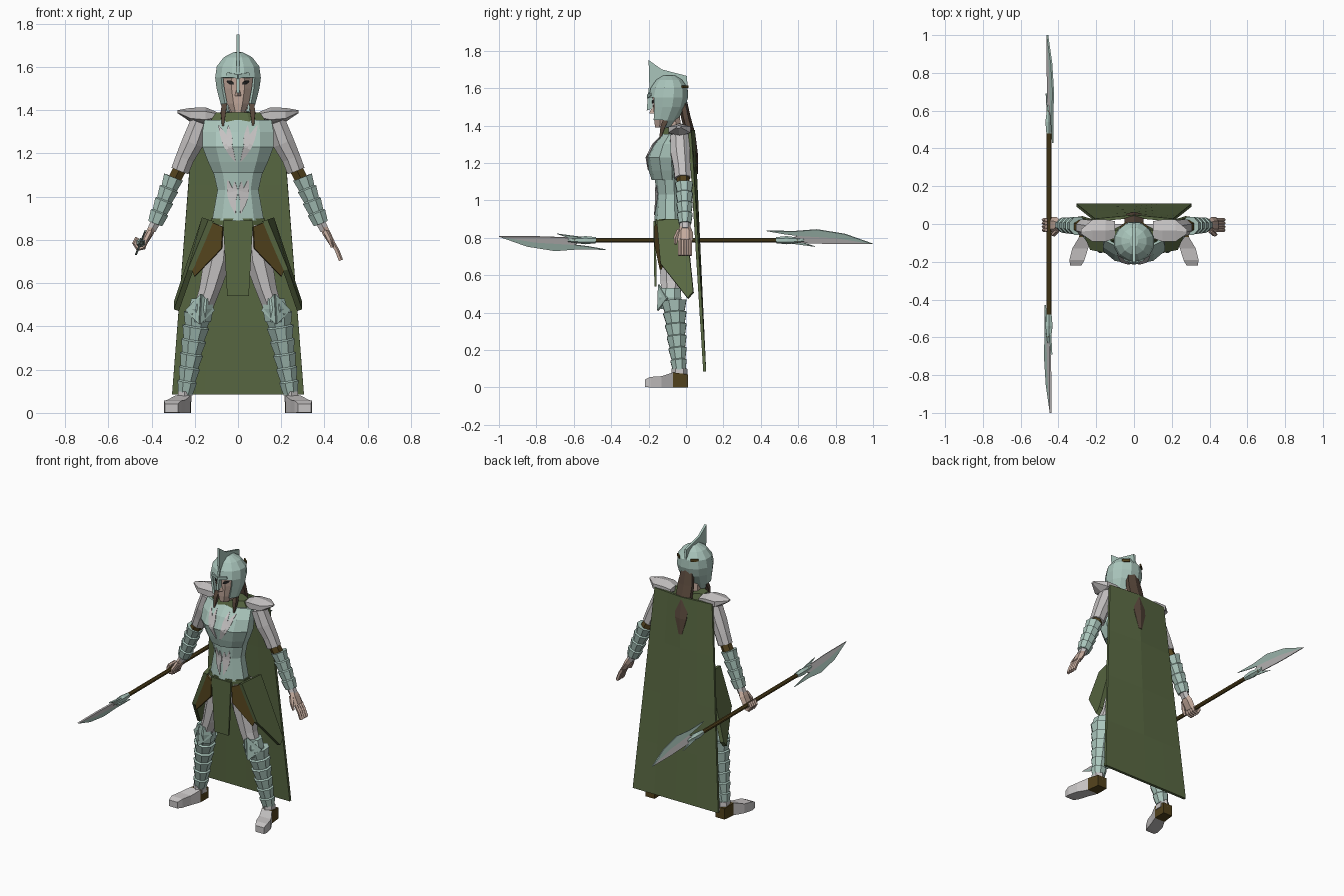
import bpy, bmesh, math
from mathutils import Vector
from mathutils.bvhtree import BVHTree

if "Cube" in bpy.data.objects:
    bpy.data.objects.remove(bpy.data.objects["Cube"])

X, Y, Z = Vector((1, 0, 0)), Vector((0, 1, 0)), Vector((0, 0, 1))


def colour(name, red, green, blue):
    mat = bpy.data.materials.new(name)
    mat.use_nodes = True
    mat.diffuse_color = (red, green, blue, 1)
    mat.node_tree.nodes["Principled BSDF"].inputs["Base Color"].default_value = (red, green, blue, 1)
    return mat


teal = colour("pale teal steel", .40, .56, .50)
silver = colour("light grey steel", .56, .54, .54)
green = colour("moss green cloth", .10, .14, .055)
brown = colour("dark brown leather", .085, .055, .012)
skin = colour("skin", .56, .41, .34)
hair = colour("brown hair", .10, .065, .045)
black = colour("dark eye", .02, .02, .02)


def finish(name, bm, mat, mirror=False, thickness=0):
    """Turn a bmesh into an object, optionally thickened and mirrored."""
    bmesh.ops.recalc_face_normals(bm, faces=bm.faces)
    mesh = bpy.data.meshes.new(name)
    bm.to_mesh(mesh)
    bm.free()
    mesh.materials.append(mat)
    obj = bpy.data.objects.new(name, mesh)
    bpy.context.collection.objects.link(obj)
    if thickness:
        solid = obj.modifiers.new("thickness", "SOLIDIFY")
        solid.thickness, solid.offset = thickness, 0
    if mirror:
        obj.modifiers.new("mirror", "MIRROR")
    return obj


def loft(name, rings, mat, sides=8, axis=None, up=Y, mirror=False, hole=None, thickness=0):
    """Skin rings given as (x, y, z, half width, half depth)."""
    bm = bmesh.new()
    centres = [Vector(r[:3]) for r in rings]
    loops = []
    for i, ring in enumerate(rings):
        along = axis or (centres[min(i + 1, len(rings) - 1)] - centres[max(i - 1, 0)]).normalized()
        across = up.cross(along).normalized()
        deep = along.cross(across)
        grow = 1 / math.cos(math.pi / sides)
        loop = []
        for k in range(sides):
            a = (k + .5) * math.tau / sides
            offset = across * math.cos(a) * ring[3] + deep * math.sin(a) * ring[4]
            loop.append(bm.verts.new(centres[i] + offset * grow))
        loops.append(loop)
    for low, high in zip(loops, loops[1:]):
        for k in range(sides):
            n = (k + 1) % sides
            bm.faces.new((low[k], low[n], high[n], high[k]))
    bm.faces.new(loops[-1])
    if hole:
        gone = [f for f in bm.faces if hole(f.calc_center_median())]
        bmesh.ops.delete(bm, geom=gone, context="FACES")
    else:
        bm.faces.new(loops[0][::-1])
    return finish(name, bm, mat, mirror, thickness)


def banded(name, start, end, mat, count):
    """Overlapping armour bands along a limb."""
    a, b = Vector(start), Vector(end)
    rings = []
    for i in range(count):
        for t, swell in ((i / count, 1.08), ((i + .9) / count, .9)):
            p = a.lerp(b, t) if len(a) == 5 else a
            rings.append((*p[:3], p[3] * swell, p[4] * swell))
    return loft(name, rings, mat, mirror=True)


def plate(name, points, mat, thickness=.01, mirror=False):
    bm = bmesh.new()
    bm.faces.new([bm.verts.new(p) for p in points])
    return finish(name, bm, mat, mirror, thickness)


def sheet(name, rows, mat, thickness=0, mirror=False):
    bm = bmesh.new()
    grid = [[bm.verts.new(p) for p in row] for row in rows]
    for a, b in zip(grid, grid[1:]):
        for k in range(len(a) - 1):
            bm.faces.new((a[k], a[k + 1], b[k + 1], b[k]))
    return finish(name, bm, mat, mirror, thickness)


def leaf(name, target, start, end, width, mat):
    """Leaf-shaped inlay laid on the front of another part."""
    mesh = target.data
    tree = BVHTree.FromPolygons([v.co for v in mesh.vertices], [p.vertices[:] for p in mesh.polygons])
    a, b = Vector((start[0], 0, start[1])), Vector((end[0], 0, end[1]))
    side = (b - a).cross(Y).normalized()
    rows = []
    for i in range(9):
        mid = a.lerp(b, i / 8)
        half = width * math.sin(math.pi * i / 8) + .001
        row = []
        for k in (-1, 0, 1):
            p = mid + side * half * k
            hit = tree.ray_cast(p - Y, Y)[0]
            row.append((hit or p - Y * .15) - Y * .005)
        rows.append(row)
    sheet(name, rows, mat, .003, True)


# Torso
waist = loft("waist_armour", [(0, -.085, .89, .12, .08), (0, -.085, 1.03, .095, .07),
                              (0, -.09, 1.14, .12, .075)], teal, 10, Z)
chest = loft("chest_armour", [(0, -.1, 1.11, .115, .08), (0, -.105, 1.16, .138, .09), (0, -.11, 1.23, .165, .1),
                              (0, -.095, 1.3, .165, .08), (0, -.07, 1.355, .155, .055)], teal, 10, Z)
leaf("chest_outer_feather", chest, (.012, 1.16), (.09, 1.33), .017, silver)
leaf("chest_inner_feather", chest, (.035, 1.2), (.045, 1.33), .013, silver)
leaf("belly_feather", waist, (.012, .92), (.048, 1.08), .016, silver)
leaf("belly_inner_feather", waist, (.012, .98), (.016, 1.07), .011, silver)
loft("collar", [(0, -.065, 1.345, .13, .065), (0, -.06, 1.39, .1, .055)], green, 8, Z)
loft("neck", [(0, -.065, 1.36, .045, .04), (0, -.08, 1.48, .045, .045)], skin, 8, Z)
loft("belt", [(0, -.085, .84, .13, .077), (0, -.085, .9, .125, .079)], green, 8, Z)
loft("pelvis", [(0, -.075, .72, .05, .06), (0, -.08, .86, .125, .07)], silver, 8, Z)

# Cloth
plate("tabard", [(-.07, -.168, .89), (.07, -.168, .89), (.05, -.163, .54), (-.05, -.163, .54)], green, .012)
plate("hip_flap", [(.125, -.155, .89), (.155, 0, .9), (.285, .04, .51), (.285, .01, .475),
                   (.22, -.135, .66)], green, .025, True)
plate("hip_lining", [(.13, -.14, .885), (.07, -.163, .86), (.075, -.163, .76), (.2, -.135, .63),
                     (.215, -.125, .67)], brown, .012, True)
columns = (-1, -.5, 0, .5, 1)
sheet("cape", [[(c * (.205 + .1 * t), .02 + .08 * t + .02 * (1 - abs(c)) * (1 - t), 1.375 - 1.29 * t)
                for c in columns] for t in (0, .25, .5, .75, 1)], green, .016)

# Head and helmet
head = loft("face", [(0, -.125, 1.39, .03, .04), (0, -.115, 1.43, .05, .055), (0, -.1, 1.5, .072, .074),
                     (0, -.1, 1.57, .075, .08)], skin, 8, Z)
leaf("eye", head, (.018, 1.52), (.052, 1.535), .007, black)
plate("nose", [(0, -.175, 1.51), (.013, -.17, 1.465), (0, -.195, 1.465)], skin, .006, True)


def face_opening(c):
    return c.z < 1.4 or (c.y < -.115 and abs(c.x) < .066 and c.z < 1.545)


loft("helmet", [(0, -.125, 1.39, .055, .045), (0, -.12, 1.43, .075, .068), (0, -.1, 1.5, .093, .09),
                (0, -.095, 1.55, .1, .1), (0, -.09, 1.6, .093, .093), (0, -.09, 1.64, .062, .065),
                (0, -.09, 1.662, .02, .03)], teal, 12, Z, hole=face_opening, thickness=.012)
plate("helmet_crest", [(0, -.2, 1.75), (0, -.13, 1.7), (0, .005, 1.665), (0, .01, 1.58), (0, -.1, 1.63),
                       (0, -.195, 1.58)], teal, .014)
plate("nose_guard", [(0, -.2, 1.6), (0, -.21, 1.48), (0, -.18, 1.49), (0, -.18, 1.6)], teal, .014)
plate("brow_guard", [(0, -.205, 1.545), (.055, -.185, 1.56), (.05, -.19, 1.575), (0, -.205, 1.565)],
      teal, .008, True)
plate("temple_slot", [(.075, -.02, 1.6), (.04, .01, 1.6), (.04, .01, 1.615), (.075, -.02, 1.615)],
      brown, .008, True)
loft("ponytail", [(0, -.02, 1.54, .035, .02), (0, 0, 1.44, .05, .022), (0, .025, 1.35, .05, .022),
                  (0, .046, 1.24, .04, .016), (0, .055, 1.14, .012, .007)], hair, 6)
loft("side_lock", [(.06, -.1, 1.45, .012, .014), (.068, -.125, 1.39, .012, .012),
                   (.07, -.14, 1.325, .004, .004)], hair, 4, mirror=True)

# Arms
loft("shoulder_pad", [(.1, -.03, 1.375, .045, .015), (.15, -.035, 1.375, .058, .033),
                      (.22, -.035, 1.378, .058, .028), (.28, -.04, 1.393, .012, .006)],
     silver, 6, X, Z, mirror=True)
loft("upper_arm", [(.175, -.035, 1.345, .045, .05), (.21, -.03, 1.25, .05, .052), (.245, -.022, 1.18, .043, .045),
                   (.268, -.018, 1.12, .042, .042)], silver, 8, mirror=True)
loft("elbow", [(.262, -.018, 1.14, .03, .03), (.31, -.01, 1.05, .03, .03)], brown, 6, mirror=True)
banded("forearm_armour", (.298, -.01, 1.09, .043, .044), (.385, -.005, .87, .038, .036), teal, 4)
loft("wrist", [(.38, -.005, .885, .022, .026), (.4, -.005, .845, .02, .025)], silver, 6, mirror=True)
for side, label in ((1, "left"), (-1, "right")):
    loft(label + "_palm", [(side * .392, -.005, .862, .016, .024), (side * .41, -.005, .83, .018, .036),
                           (side * .435, -.005, .785, .014, .036)], skin, 6)
    loft(label + "_thumb", [(side * .405, -.035, .84, .011, .011), (side * .425, -.055, .8, .01, .01),
                            (side * .435, -.055, .765, .006, .006)], skin, 5)
    bend = [(.435, .79), (.458, .75), (.475, .705)] if side > 0 else \
        [(.43, .79), (.437, .765), (.462, .758), (.478, .785), (.465, .81)]
    for k in range(4):
        loft(f"{label}_finger", [(side * x, -.032 + .018 * k, z, .009, .0085) for x, z in bend], skin, 5)

# Legs
loft("thigh", [(.08, -.075, .87, .068, .075), (.095, -.075, .7, .064, .067), (.13, -.08, .57, .05, .056),
               (.17, -.08, .46, .045, .05)], silver, 8, Z, mirror=True)
loft("knee_armour", [(.17, -.082, .42, .045, .052), (.172, -.085, .48, .057, .06),
                     (.165, -.085, .53, .05, .055)], teal, 8, Z, mirror=True)
for tip, label in ((.24, "outer"), (.11, "inner")):
    plate(f"knee_{label}_guard", [(.17, -.145, .55), (tip, -.1, .475), (.178, -.15, .41)], teal, .012, True)
banded("greave", (.185, -.065, .46, .061, .062), (.245, -.035, .08, .037, .036), teal, 6)
loft("ankle", [(.248, -.035, .05, .034, .04), (.247, -.035, .1, .03, .036)], silver, 6, Z, mirror=True)
boot = loft("boot", [(.25, .01, .035, .032, .035), (.255, -.07, .04, .036, .04), (.285, -.13, .03, .042, .03),
                     (.302, -.19, .028, .04, .028), (.308, -.22, .022, .03, .02)],
            silver, 4, -Y, Z, mirror=True)
boot.data.materials.append(brown)
for face in boot.data.polygons:
    face.material_index = int(face.center.y > -.07)

# Double-bladed polearm; the two ends are point-symmetric
centre = Vector((-.45, 0, .787))
loft("polearm_shaft", [(*(centre + Y * y), .012, .012) for y in (-.6, .6)], brown, 8, Y, Z)
blade_parts = {
    "blade_spine": (teal, [(.43, .05), (.58, .048), (.7, .057), (.85, .033), (1, -.02), (.8, .012),
                           (.6, .024), (.52, .034)]),
    "blade_edge": (silver, [(.6, .025), (.8, .013), (1, -.02), (.8, -.02), (.57, -.012), (.57, .012)]),
    "blade_hook": (teal, [(.53, .01), (.6, -.005), (.69, -.034), (.6, -.022), (.52, -.012)]),
}
for end, label in ((1, "rear"), (-1, "front")):
    for part, (mat, outline) in blade_parts.items():
        plate(f"{label}_{part}", [centre + end * Vector((.4 * z, y, z)) for y, z in outline], mat, .009)
    loft(f"{label}_socket", [(*(centre + Y * end * y), r, r) for y, r in ((.48, .014), (.54, .019), (.63, .008))],
         teal, 6, Y * end, Z)
